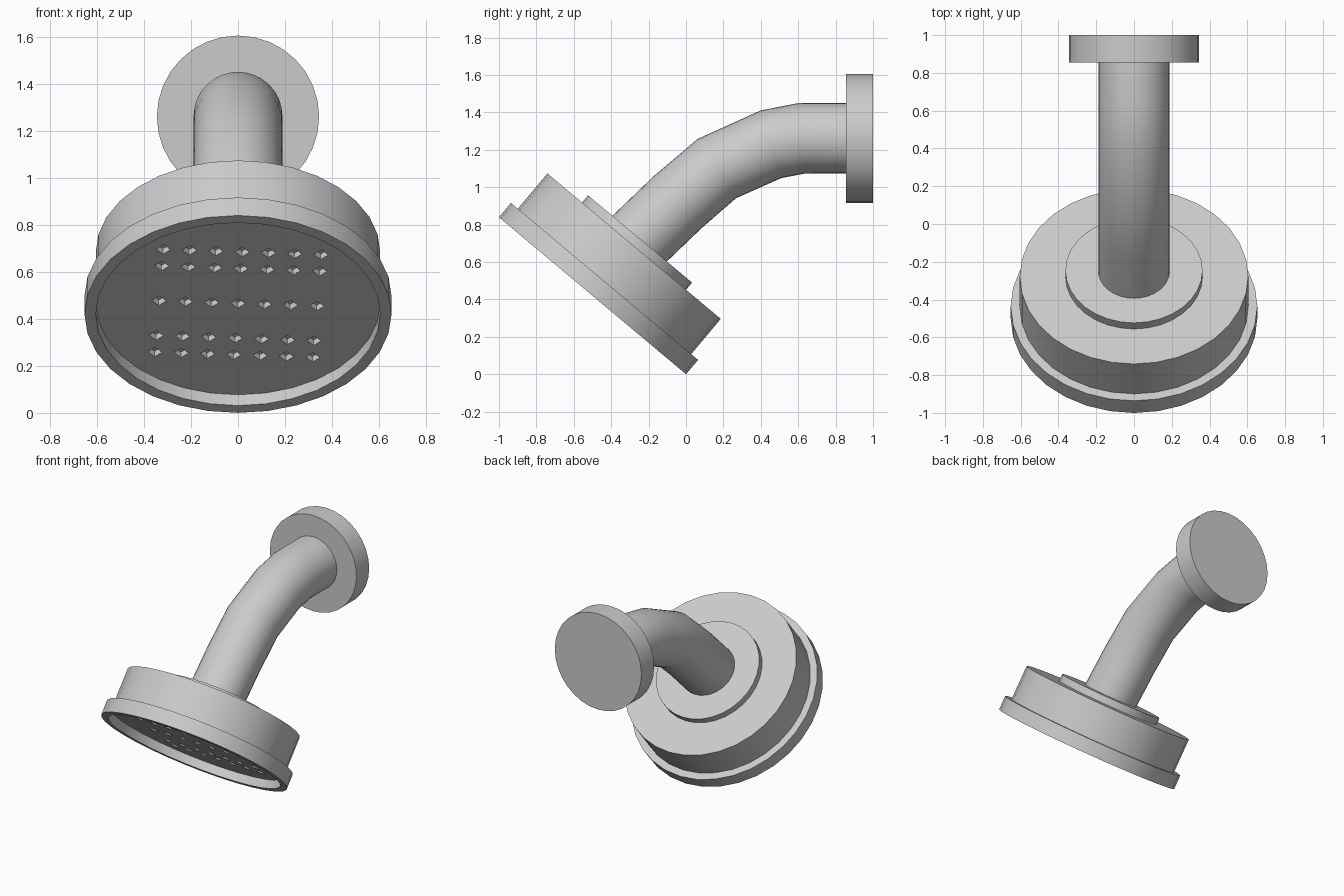
import bpy, bmesh, math
from mathutils import Vector, Matrix

if "Cube" in bpy.data.objects:
    bpy.data.objects.remove(bpy.data.objects["Cube"])

SEG = 32
TILT = math.radians(40)
# head frame: local origin is the centre of the lower rim, local +z is the head axis
HEAD = Matrix.Translation((0, -0.5, 0.42)) @ Matrix.Rotation(-TILT, 4, 'X')


def add_object(name, bm, matrix=Matrix()):
    bmesh.ops.recalc_face_normals(bm, faces=bm.faces[:])
    bm.transform(matrix)
    me = bpy.data.meshes.new(name)
    bm.to_mesh(me)
    bm.free()
    ob = bpy.data.objects.new(name, me)
    bpy.context.collection.objects.link(ob)
    return ob


def smooth(ob):
    bpy.ops.object.select_all(action='DESELECT')
    ob.select_set(True)
    bpy.context.view_layer.objects.active = ob
    bpy.ops.object.shade_smooth_by_angle(angle=math.radians(30))


def loft(rings):
    """Bridge rings of points and cap both ends."""
    bm = bmesh.new()
    vs = [[bm.verts.new(p) for p in ring] for ring in rings]
    for a, b in zip(vs, vs[1:]):
        for i in range(SEG):
            j = (i + 1) % SEG
            bm.faces.new((a[i], a[j], b[j], b[i]))
    bm.faces.new(vs[0])
    bm.faces.new(vs[-1])
    return bm


def circle(r, z):
    return [Vector((r * math.cos(t), r * math.sin(t), z))
            for t in (2 * math.pi * i / SEG for i in range(SEG))]


def lathe(profile):
    return loft([circle(r, z) for r, z in profile])


# shower head: recessed face, rim, body
head = add_object("shower_head", lathe([(0.605, 0.06), (0.605, 0), (0.653, 0),
                                        (0.653, 0.10), (0.605, 0.10), (0.605, 0.346)]), HEAD)

# diamond-shaped spray holes, grid turned slightly about the axis
bm = bmesh.new()
turn = Matrix.Rotation(math.radians(3), 4, 'Z')
for v in (-0.34, -0.23, 0, 0.23, 0.34):
    for i in range(-3, 4):
        bmesh.ops.create_cone(bm, cap_ends=True, segments=4, radius1=0.031, radius2=0.031,
                              depth=0.06, matrix=turn @ Matrix.Translation((i * 0.112, v, 0.06)))
cutter = add_object("hole_cutter", bm, HEAD)
cutter.hide_render = True
mod = head.modifiers.new("holes", 'BOOLEAN')
mod.operation = 'DIFFERENCE'
mod.solver = 'EXACT'
mod.object = cutter
bpy.context.view_layer.objects.active = head
bpy.ops.object.modifier_apply(modifier=mod.name)
bpy.data.objects.remove(cutter)
smooth(head)

# collar disc on top of the head
smooth(add_object("collar", lathe([(0.363, 0.33), (0.363, 0.396)]), HEAD))

# wall flange
smooth(add_object("wall_flange", lathe([(0.345, 0), (0.345, 0.145)]),
                  Matrix.Translation((0, 1, 1.26)) @ Matrix.Rotation(math.pi / 2, 4, 'X')))

# bent arm: (y, z, ring angle of travel direction above horizontal)
path = [(0.90, 1.262, 0), (0.62, 1.262, 6), (0.455, 1.23, 17),
        (0.165, 1.10, 33), (-0.045, 0.92, 42), (-0.30, 0.675, 44)]
rings = []
for y, z, a in path:
    a = math.radians(a)
    up = Vector((0, -math.sin(a), math.cos(a)))
    rings.append([Vector((0, y, z)) + Vector((p.x, 0, 0)) + up * p.y for p in circle(0.189, 0)])
smooth(add_object("arm", loft(rings)))
